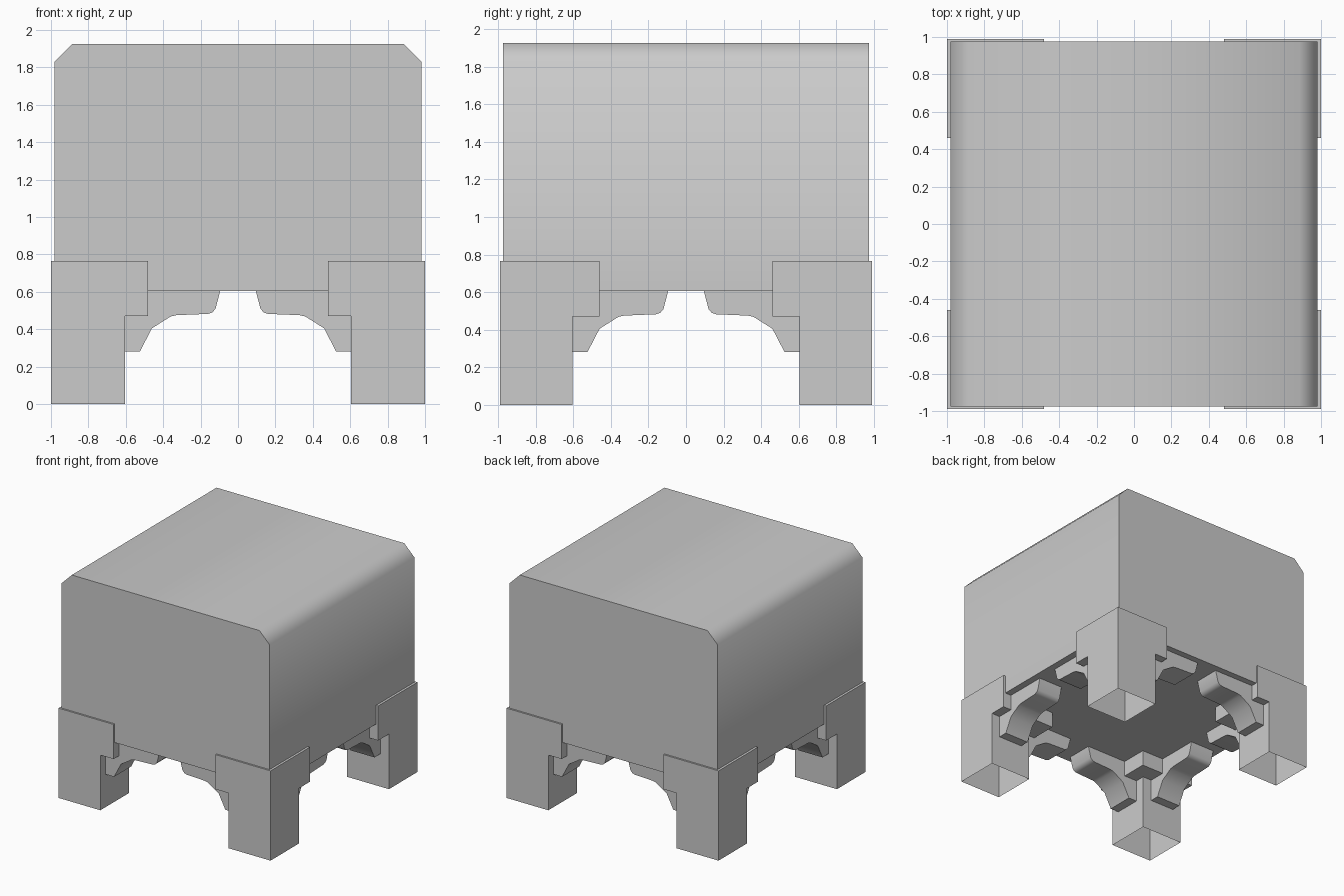
import bpy, bmesh, math

if "Cube" in bpy.data.objects:
    bpy.data.objects.remove(bpy.data.objects["Cube"])

grey = bpy.data.materials.new("plain_grey")
grey.use_nodes = True
colour = (0.6, 0.6, 0.6, 1)
grey.diffuse_color = colour
grey.node_tree.nodes["Principled BSDF"].inputs["Base Color"].default_value = colour


def finish(name, bm, smooth=None):
    bmesh.ops.recalc_face_normals(bm, faces=bm.faces)
    mesh = bpy.data.meshes.new(name)
    bm.to_mesh(mesh)
    bm.free()
    mesh.materials.append(grey)
    ob = bpy.data.objects.new(name, mesh)
    bpy.context.collection.objects.link(ob)
    if smooth:
        bpy.ops.object.select_all(action="DESELECT")
        ob.select_set(True)
        bpy.context.view_layer.objects.active = ob
        bpy.ops.object.shade_smooth_by_angle(angle=math.radians(smooth))
    return ob


def prism(name, profile, start, end, place, smooth):
    """Extrude a 2D profile from start to end; place maps (u, depth, z) to xyz."""
    bm = bmesh.new()
    rings = [[bm.verts.new(place(u, d, z)) for u, z in profile] for d in (start, end)]
    for ring in rings:
        bm.faces.new(ring)
    a, b = rings
    for i in range(len(a)):
        bm.faces.new((a[i - 1], a[i], b[i], b[i - 1]))
    return finish(name, bm, smooth)


def leg(name, sx, sy):
    """Open-bottomed corner post that widens into a bracket around the body."""
    bm = bmesh.new()
    levels = [(0.605, 0.605, 0), (0.605, 0.605, 0.47), (0.48, 0.46, 0.47), (0.48, 0.46, 0.765)]
    ox, oy = 1.0, 0.99

    def vert(x, y, z):
        return bm.verts.new((sx * x, sy * y, z))

    outer = [vert(ox, oy, levels[k][2]) for k in (0, -1)]
    b = [vert(ix, oy, z) for ix, iy, z in levels]
    c = [vert(ix, iy, z) for ix, iy, z in levels]
    d = [vert(ox, iy, z) for ix, iy, z in levels]
    # outer walls and top
    bm.faces.new([outer[0], *b, outer[1]])
    bm.faces.new([outer[0], *d, outer[1]])
    bm.faces.new((outer[1], b[-1], c[-1], d[-1]))
    # inner walls and the ledge under the bracket
    for k in range(3):
        bm.faces.new((b[k], c[k], c[k + 1], b[k + 1]))
        bm.faces.new((c[k], d[k], d[k + 1], c[k + 1]))
    return finish(name, bm)


# Main body: block with chamfered top edges, softly shaded along its length
half = [(0.98, 0.605), (0.98, 1.83), (0.885, 1.925)]
body_profile = half + [(-x, z) for x, z in reversed(half)]
prism("body", body_profile, -0.975, 0.975, lambda u, d, z: (u, d, z), 50)

# Curved brace profile, running from the leg up to the body
brace_profile = [(0.605, 0.605), (0.605, 0.28), (0.525, 0.28), (0.46, 0.405),
                 (0.36, 0.468), (0.33, 0.475), (0.16, 0.482), (0.137, 0.49),
                 (0.12, 0.51), (0.095, 0.605)]

# Four legs, each with two braces
for sy, end in ((-1, "front"), (1, "back")):
    for sx, side in ((1, "left"), (-1, "right")):
        leg(f"{end}_{side}_leg", sx, sy)
        prism(f"{end}_{side}_cross_brace", brace_profile, 0.69, 0.92,
              lambda u, d, z: (sx * u, sy * d, z), 50)
        prism(f"{end}_{side}_side_brace", brace_profile, 0.69, 0.92,
              lambda u, d, z: (sx * d, sy * u, z), 50)
